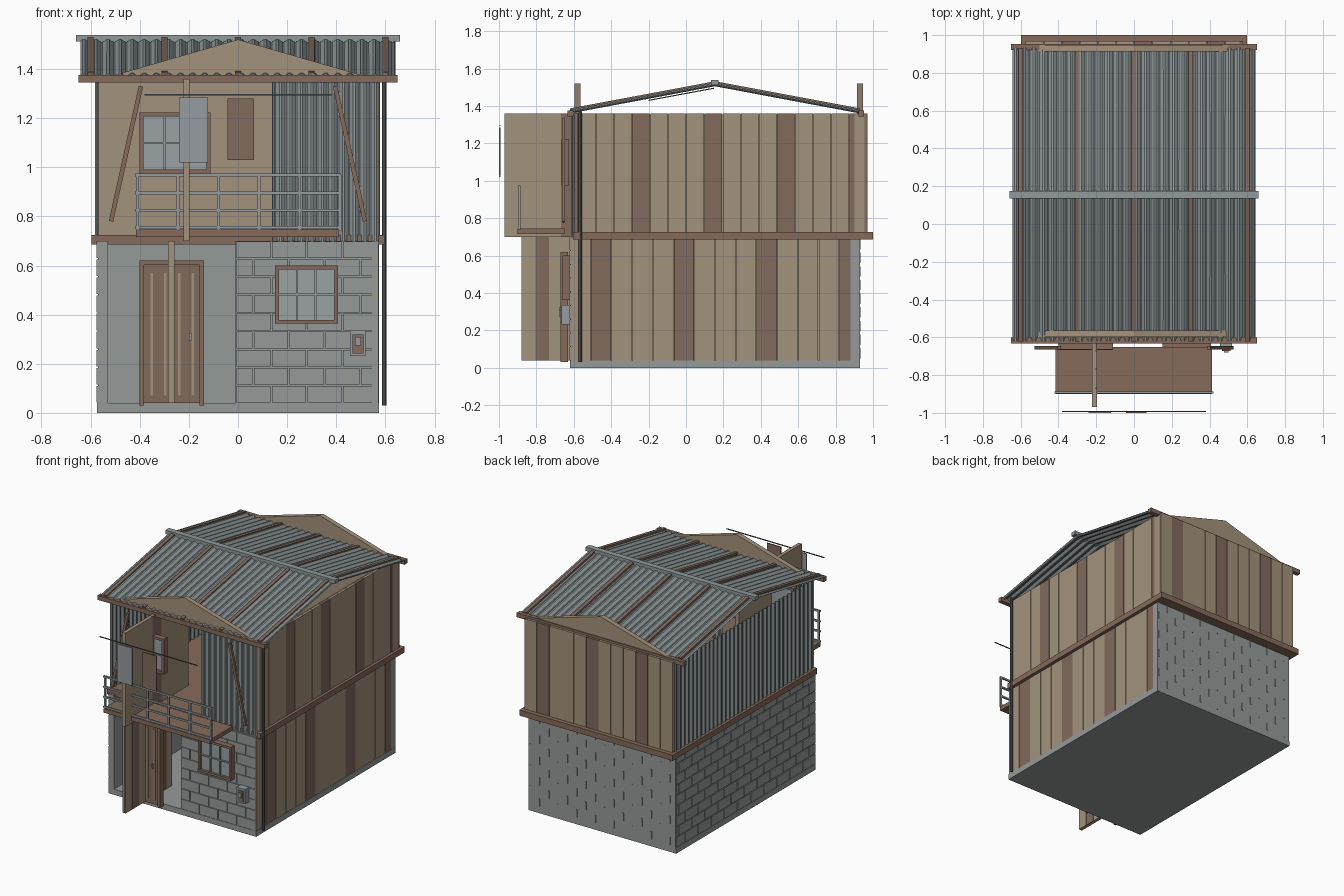
import bpy, bmesh, math
from mathutils import Vector, Matrix

if "Cube" in bpy.data.objects:
    bpy.data.objects.remove(bpy.data.objects["Cube"])


def mat(name, r, g, b):
    m = bpy.data.materials.new(name)
    m.diffuse_color = (r, g, b, 1)
    m.use_nodes = True
    m.node_tree.nodes["Principled BSDF"].inputs["Base Color"].default_value = m.diffuse_color
    return m


CONC = mat("concrete", 0.30, 0.325, 0.32)
TAN = mat("light_wood", 0.37, 0.29, 0.20)
BROWN = mat("dark_wood", 0.22, 0.145, 0.11)
TRIM = mat("trim_wood", 0.24, 0.145, 0.105)
METAL = mat("sheet_metal", 0.28, 0.32, 0.325)
GLASS = mat("glass", 0.32, 0.36, 0.37)
RAIL = mat("rail_metal", 0.30, 0.335, 0.35)
PIPE = mat("dark_metal", 0.11, 0.125, 0.13)


def finish(bm, name, m):
    bmesh.ops.recalc_face_normals(bm, faces=bm.faces)
    me = bpy.data.meshes.new(name)
    bm.to_mesh(me)
    bm.free()
    me.materials.append(m)
    ob = bpy.data.objects.new(name, me)
    bpy.context.collection.objects.link(ob)
    return ob


def boxes(name, m, *ranges):
    """One object from boxes given as x0,x1,y0,y1,z0,z1."""
    bm = bmesh.new()
    for x0, x1, y0, y1, z0, z1 in ranges:
        M = Matrix.Translation(((x0 + x1) / 2, (y0 + y1) / 2, (z0 + z1) / 2)) @ \
            Matrix.Diagonal((x1 - x0, y1 - y0, z1 - z0, 1))
        bmesh.ops.create_cube(bm, size=1, matrix=M)
    return finish(bm, name, m)


def beam(name, m, p, q, w, h, up='Z'):
    p, q = Vector(p), Vector(q)
    d = q - p
    rot = d.to_track_quat('Y', up).to_matrix().to_4x4()
    bm = bmesh.new()
    bmesh.ops.create_cube(bm, size=1, matrix=Matrix.Translation((p + q) / 2) @ rot @
                          Matrix.Diagonal((w, d.length, h, 1)))
    return finish(bm, name, m)


def corrugated(name, o, u, v, n, period=0.045, amp=0.007, thick=0.004):
    o, u, v, n = Vector(o), Vector(u), Vector(v), Vector(n)
    steps = round(u.length / period) * 6
    bm = bmesh.new()
    rows = []
    for i in range(steps + 1):
        p = o + u * (i / steps) + n * amp * math.sin(i * math.pi / 3)
        rows.append((bm.verts.new(p), bm.verts.new(p + v)))
    for a, b in zip(rows, rows[1:]):
        bm.faces.new((a[0], b[0], b[1], a[1]))
    ob = finish(bm, name, METAL)
    s = ob.modifiers.new("thickness", 'SOLIDIFY')
    s.thickness, s.offset = thick, 0
    return ob


def planks(name, along, a0, a1, count, dark, d0, d1, z0, z1):
    """Vertical boards along x or y; every fourth one is dark."""
    w = (a1 - a0) / count
    groups = ([], [])
    for i in range(count):
        s, e = a0 + i * w + 0.0015, a0 + (i + 1) * w - 0.0015
        r = (s, e, d0, d1, z0, z1) if along == 'x' else (d0, d1, s, e, z0, z1)
        groups[i % 4 == dark].append(r)
    boxes(name + "_light", TAN, *groups[0])
    boxes(name + "_dark", BROWN, *groups[1])


def bricks(name, along, a0, a1, d0, d1, rows=9, length=0.145):
    out, h = [], 0.66 / rows
    for r in range(rows):
        s = a0 - (length / 2 if r % 2 else 0)
        while s < a1 - 0.01:
            lo, hi = max(s, a0) + 0.003, min(s + length, a1) - 0.003
            z = 0.04 + r * h
            if hi - lo > 0.01:
                out.append((lo, hi, d0, d1, z + 0.003, z + h - 0.003) if along == 'x'
                           else (d0, d1, lo, hi, z + 0.003, z + h - 0.003))
            s += length
    boxes(name, CONC, *out)


# Ground floor: slab and masonry walls
boxes("foundation", CONC, (-0.575, 0.575, -0.62, 0.93, 0, 0.04))
boxes("left_masonry_wall", CONC, (-0.57, -0.53, -0.62, 0.93, 0.04, 0.7))
boxes("back_masonry_wall", CONC, (-0.57, 0.574, 0.88, 0.93, 0.04, 0.7))
boxes("front_masonry_wall", CONC, (-0.01, 0.57, -0.615, -0.57, 0.04, 0.7))
bricks("left_bricks", 'y', -0.62, 0.93, -0.576, -0.565)
bricks("front_bricks", 'x', -0.01, 0.57, -0.622, -0.61)
# Slim brick edges on the back wall
boxes("back_brick_edges", CONC, *[
    (x, x + 0.008, 0.925, 0.934, 0.05 + r * 0.073, 0.105 + r * 0.073)
    for r in range(9) for k in range(8)
    for x in [-0.53 + k * 0.145 + (r % 2) * 0.0725]])
boxes("lower_right_backing", TAN, (0.545, 0.56, -0.62, 0.88, 0.04, 0.7))
planks("lower_right_planks", 'y', -0.62, 0.88 + 0.05, 14, 1, 0.558, 0.573, 0.04, 0.7)

# Floor band between storeys
boxes("floor_slab", TRIM, (-0.597, 0.597, -0.605, 1.0, 0.685, 0.725))

# Upper walls
boxes("upper_right_backing", TAN, (0.545, 0.56, -0.58, 0.96, 0.7, 1.355))
planks("upper_right_planks", 'y', -0.58, 0.97, 16, 3, 0.558, 0.577, 0.7, 1.36)
boxes("upper_back_backing", TAN, (-0.575, 0.578, 0.9, 0.955, 0.7, 1.355))
planks("upper_back_planks", 'x', -0.575, 0.578, 12, 2, 0.953, 0.97, 0.7, 1.36)
corrugated("upper_left_sheet", (-0.575, -0.6, 0.7), (0, 1.55, 0), (0, 0, 0.65), (1, 0, 0))
corrugated("upper_front_sheet", (0.14, -0.605, 0.7), (0.43, 0, 0), (0, 0, 0.65), (0, 1, 0))

# Projecting partition panels at the door and the balcony
for nm, x, y0, y1, z0, z1, dk in (("lower", -0.272, -0.88, -0.36, 0.04, 0.7, 1),
                                  ("upper", -0.21, -0.97, -0.27, 0.7, 1.36, 3)):
    boxes(nm + "_partition", TAN, (x - 0.012, x + 0.006, y0, y1, z0, z1))
    planks(nm + "_partition_planks", 'y', y0, y1, 7, dk, x + 0.004, x + 0.013, z0, z1)


# Door and windows
def frame(name, x0, x1, y0, y1, z0, z1, w):
    boxes(name, TRIM, (x0, x0 + w, y0, y1, z0, z1), (x1 - w, x1, y0, y1, z0, z1),
          (x0 + w, x1 - w, y0, y1, z1 - w, z1))


frame("door_frame", -0.4, -0.138, -0.67, -0.63, 0.03, 0.62, 0.018)
boxes("door_leaf", BROWN, (-0.382, -0.156, -0.66, -0.635, 0.04, 0.602))
boxes("door_slats", TAN, *[(x - 0.005, x + 0.005, -0.666, -0.655, 0.07, 0.57)
                           for x in (-0.352, -0.296, -0.24, -0.185)])
boxes("door_handle", RAIL, (-0.2, -0.19, -0.677, -0.66, 0.295, 0.325))
for nm, x0, x1, z0, z1, yo in (("lower", 0.15, 0.407, 0.363, 0.6, -0.63),
                               ("upper", -0.4, -0.112, 0.975, 1.222, -0.635)):
    frame(nm + "_window_frame", x0, x1, yo - 0.03, yo + 0.01, z0, z1, 0.016)
    boxes(nm + "_window_sill", TRIM, (x0, x1, yo - 0.033, yo + 0.01, z0, z0 + 0.016))
    boxes(nm + "_window_glass", GLASS,
          (x0 + 0.015, x1 - 0.015, yo - 0.015, yo, z0 + 0.015, z1 - 0.015))
    a, b, zm = x0 + 0.016, x1 - 0.016, (z0 + z1) / 2
    boxes(nm + "_window_bars", RAIL, (a, b, yo - 0.025, yo - 0.012, zm - 0.004, zm + 0.004),
          *[(x - 0.004, x + 0.004, yo - 0.025, yo - 0.012, z0 + 0.015, z1 - 0.015)
            for x in (a + (b - a) / 3, a + (b - a) * 2 / 3)])

# Meter box
boxes("meter_box", RAIL, (0.455, 0.52, -0.665, -0.615, 0.232, 0.335))
boxes("meter_panel", TRIM, (0.467, 0.51, -0.672, -0.66, 0.242, 0.32))
boxes("meter_dial", RAIL, (0.477, 0.5, -0.68, -0.67, 0.275, 0.308))

# Balcony
boxes("balcony_floor", TRIM, (-0.415, 0.412, -0.9, -0.65, 0.716, 0.746))
boxes("balcony_railing", RAIL,
      *[(-0.42, 0.42, -0.898, -0.886, z - 0.006, z + 0.006) for z in (0.755, 0.825, 0.895, 0.968)],
      *[(-0.409 + i * 0.165 - 0.006, -0.409 + i * 0.165 + 0.006, -0.898, -0.886, 0.74, 0.968)
        for i in range(6)])
for s, nm in ((-1, "left"), (1, "right")):
    beam(nm + "_strut", TRIM, (s * 0.517, -0.655, 0.78), (s * 0.395, -0.655, 1.33), 0.018, 0.018)

# Clothes line with laundry
boxes("clothes_line", PIPE, (-0.38, 0.38, -0.996, -0.991, 1.293, 1.299))
boxes("grey_cloth", RAIL, (-0.241, -0.123, -1.0, -0.993, 1.02, 1.285))
boxes("brown_cloth", BROWN, (-0.042, 0.066, -1.0, -0.993, 1.03, 1.28))

# Downpipe
bm = bmesh.new()
bmesh.ops.create_cone(bm, cap_ends=True, segments=8, radius1=0.009, radius2=0.009, depth=1.34,
                      matrix=Matrix.Translation((0.595, -0.565, 0.7)))
finish(bm, "downpipe", PIPE)

# Roof: sheets, battens, fascias and ridge cap
RY, RZ = 0.155, 1.515
for nm, ey in (("front", -0.62), ("back", 0.93)):
    corrugated(nm + "_roof", (-0.64, ey, 1.37), (1.28, 0, 0), (0, RY - ey, RZ - 1.37),
               (0, 0, 1), 0.05, 0.008, 0.006)
    for i in range(5):
        x = -0.6 + i * 0.3
        beam(f"{nm}_batten_{i}", BROWN, (x, ey, 1.38), (x, RY, RZ + 0.01), 0.024, 0.014)
    c = ey + (0.003 if ey < 0 else 0.007)
    boxes(nm + "_fascia", TRIM, (-0.65, 0.65, c - 0.016, c + 0.016, 1.345, 1.376))
boxes("ridge_cap", METAL, (-0.66, 0.66, RY - 0.02, RY + 0.02, 1.512, 1.539))
beam("roof_patch", PIPE, (-0.275, -0.2, 1.43), (-0.275, 0.15, 1.495), 0.17, 0.006)

# Triangular boards standing at the eaves
for nm, y in (("front", -0.58), ("back", 0.93)):
    bm = bmesh.new()
    f = bm.faces.new([bm.verts.new((x, y - 0.017, z)) for x, z in
                      ((-0.555, 1.36), (0.555, 1.36), (0, 1.52))])
    ext = bmesh.ops.extrude_face_region(bm, geom=[f])
    bmesh.ops.translate(bm, vec=(0, 0.034, 0),
                        verts=[g for g in ext["geom"] if isinstance(g, bmesh.types.BMVert)])
    finish(bm, nm + "_gable_board", TAN)
